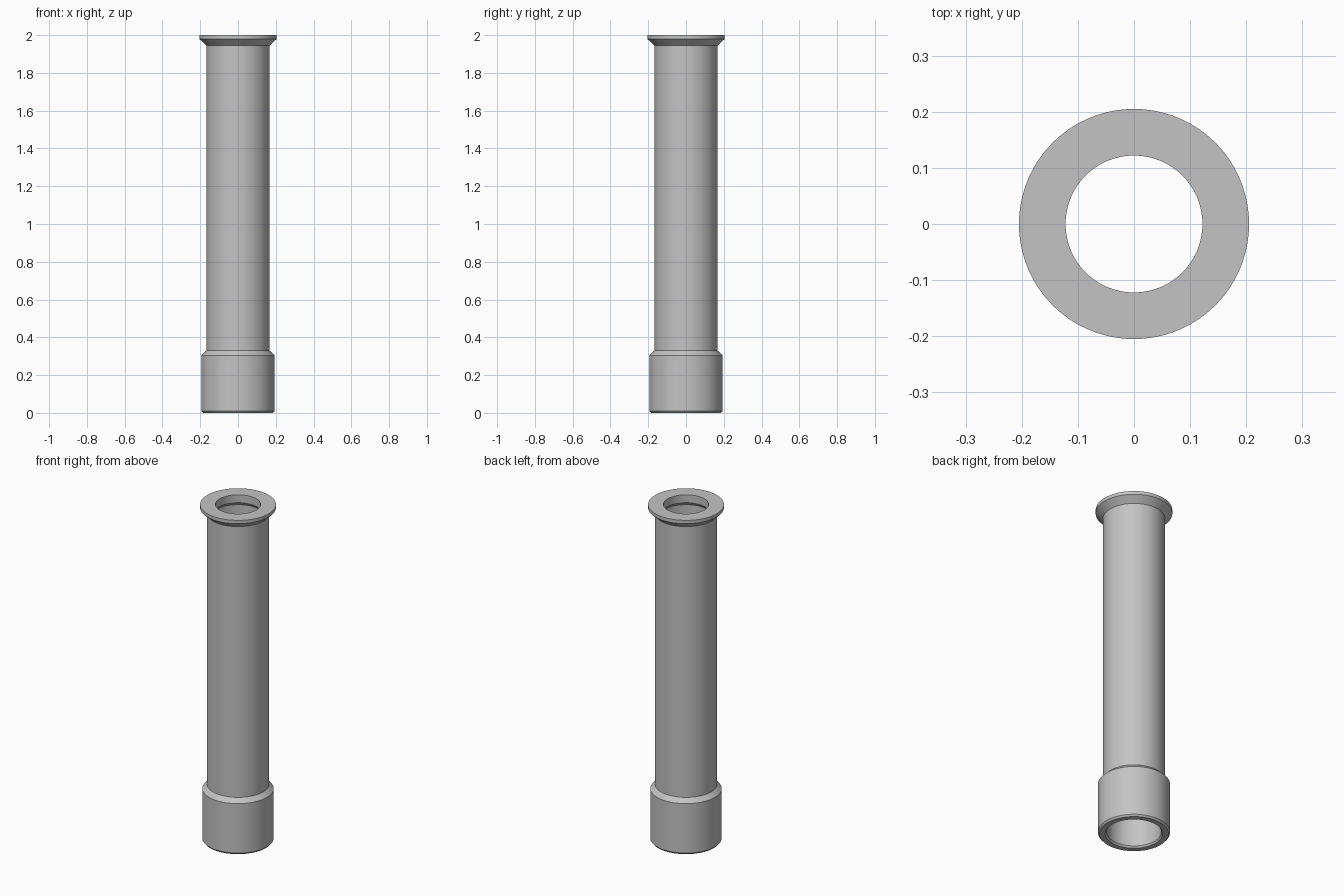
import bpy
import bmesh
from math import cos, sin, tau, radians

cube = bpy.data.objects.get("Cube")
if cube:
    bpy.data.objects.remove(cube, do_unlink=True)

# Single grey material
grey = bpy.data.materials.new("grey")
grey.use_nodes = True
colour = (0.55, 0.55, 0.55, 1)
grey.diffuse_color = colour
grey.node_tree.nodes["Principled BSDF"].inputs["Base Color"].default_value = colour


def lathe(name, profile, segments=96):
    """Revolve a closed (radius, height) profile around z."""
    bm = bmesh.new()
    rings = []
    for i in range(segments):
        a = tau * i / segments
        rings.append([bm.verts.new((r * cos(a), r * sin(a), z)) for r, z in profile])
    n = len(profile)
    for i in range(segments):
        here, after = rings[i], rings[(i + 1) % segments]
        for j in range(n):
            k = (j + 1) % n
            bm.faces.new((here[j], after[j], after[k], here[k]))
    bmesh.ops.recalc_face_normals(bm, faces=bm.faces)
    mesh = bpy.data.meshes.new(name)
    bm.to_mesh(mesh)
    bm.free()
    mesh.materials.append(grey)
    obj = bpy.data.objects.new(name, mesh)
    bpy.context.collection.objects.link(obj)
    bpy.ops.object.select_all(action="DESELECT")
    obj.select_set(True)
    bpy.context.view_layer.objects.active = obj
    bpy.ops.object.shade_smooth_by_angle(angle=radians(25))
    return obj


# Hollow tube: bottom collar, shaft, top flange, then the bore with its inner lip
collar = [(0.185, 0), (0.193, 0.01), (0.193, 0.305), (0.167, 0.33)]
flange = [(0.167, 1.945), (0.205, 1.98), (0.205, 2)]
bore = [(0.122, 2), (0.122, 1.953), (0.146, 1.93), (0.146, 0.01), (0.154, 0)]
lathe("flanged_tube", collar + flange + bore)
